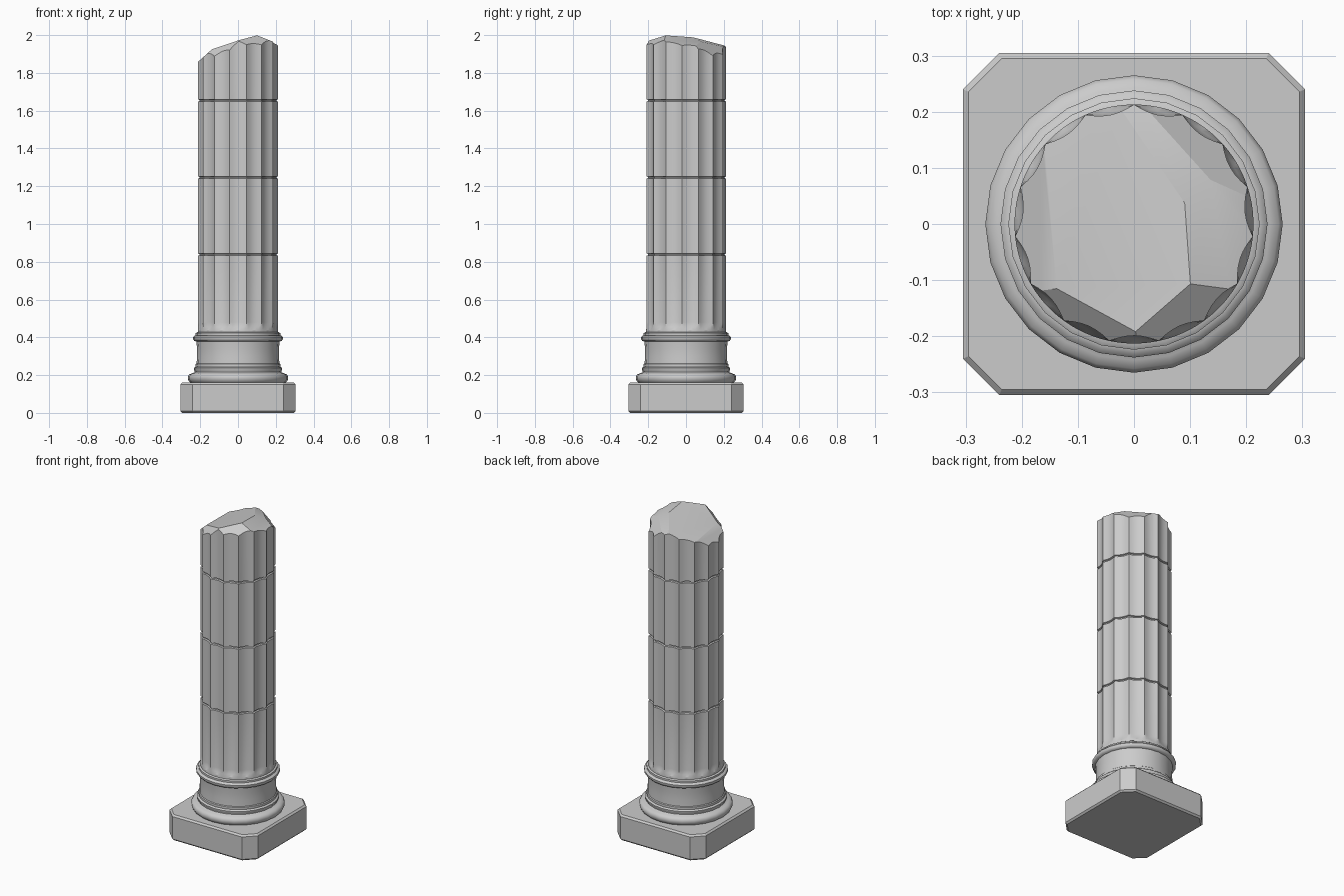
import bpy, bmesh, math
from mathutils import Vector

if "Cube" in bpy.data.objects:
    bpy.data.objects.remove(bpy.data.objects["Cube"])


def finish(bm, name, angle=30):
    bmesh.ops.recalc_face_normals(bm, faces=bm.faces)
    me = bpy.data.meshes.new(name)
    bm.to_mesh(me)
    bm.free()
    ob = bpy.data.objects.new(name, me)
    bpy.context.collection.objects.link(ob)
    bpy.ops.object.select_all(action='DESELECT')
    ob.select_set(True)
    bpy.context.view_layer.objects.active = ob
    bpy.ops.object.shade_smooth_by_angle(angle=math.radians(angle))
    return ob


def loft(rings):
    """Closed solid through rings of equal point count."""
    bm = bmesh.new()
    vr = [[bm.verts.new(p) for p in ring] for ring in rings]
    n = len(vr[0])
    for a, b in zip(vr, vr[1:]):
        for i in range(n):
            j = (i + 1) % n
            bm.faces.new((a[i], a[j], b[j], b[i]))
    bm.faces.new(vr[0][::-1])
    bm.faces.new(vr[-1])
    return bm


# Plinth: square slab with cut corners and a small edge bevel
H, C, B = 0.305, 0.24, 0.01


def octagon(inset, z):
    h, c = H - inset, C - inset * 0.41
    return [(c, -h, z), (h, -c, z), (h, c, z), (c, h, z),
            (-c, h, z), (-h, c, z), (-h, -c, z), (-c, -h, z)]


finish(loft([octagon(B, 0), octagon(0, B), octagon(0, 0.16 - B), octagon(B, 0.16)]), "plinth", 20)

# Moulded base: turned profile
profile = [(0.245, 0.155), (0.258, 0.165), (0.265, 0.178), (0.265, 0.192), (0.258, 0.204),
           (0.243, 0.21), (0.236, 0.212), (0.233, 0.222), (0.240, 0.217), (0.236, 0.212)][:7]
profile += [(0.229, 0.216), (0.229, 0.221), (0.234, 0.228), (0.234, 0.237), (0.228, 0.242),
            (0.224, 0.244), (0.225, 0.250), (0.224, 0.258), (0.219, 0.262),
            (0.217, 0.30), (0.217, 0.34), (0.220, 0.378), (0.231, 0.381), (0.238, 0.390),
            (0.238, 0.401), (0.231, 0.409), (0.224, 0.411), (0.224, 0.422), (0.216, 0.427)]
N = 24
finish(loft([[(r * math.sin(math.tau * i / N), -r * math.cos(math.tau * i / N), z)
              for i in range(N)] for r, z in profile]), "moulded_base", 40)

# Fluted shaft: 15 shallow flutes, drum joints cut as fine grooves
FLUTES, SEG, R, DEPTH = 15, 6, 0.213, 0.014


def flute_ring(z, amount, inset):
    pts = []
    for i in range(FLUTES * SEG):
        t = (i % SEG) / SEG
        a = math.pi / 2 + math.tau * i / (FLUTES * SEG)
        r = R - inset - amount * DEPTH * (1 - (2 * t - 1) ** 2)
        pts.append((r * math.cos(a), r * math.sin(a), z))
    return pts


levels = [(0.42, 0, 0), (0.44, 0, 0), (0.455, 0.6, 0), (0.48, 1, 0)]
for zj in (0.838, 1.246, 1.654):
    levels += [(zj - 0.006, 1, 0), (zj - 0.003, 1, 0.008),
               (zj + 0.003, 1, 0.008), (zj + 0.006, 1, 0)]
levels.append((2.15, 1, 0))
shaft = loft([flute_ring(*lv) for lv in levels])

# Broken top: each break plane is (point on plane, slope in x, slope in y)
breaks = [((0.10, -0.10, 1.998), 0.31, -0.05),
          ((-0.14, 0.0, 1.923), 0.90, 0.0),
          ((0.10, -0.10, 1.998), -0.40, -0.10),
          ((-0.06, -0.153, 1.955), 0.79, 0.83),
          ((0.05, -0.143, 1.99), -0.30, 0.65),
          ((0.10, 0.113, 1.962), -0.77, -0.92),
          ((0.04, 0.092, 1.976), -0.16, -0.37)]
for co, sx, sy in breaks:
    res = bmesh.ops.bisect_plane(
        shaft, geom=shaft.verts[:] + shaft.edges[:] + shaft.faces[:], dist=1e-6,
        plane_co=Vector(co), plane_no=Vector((-sx, -sy, 1)).normalized(), clear_outer=True)
    rim = [e for e in shaft.edges if e.is_boundary]
    if rim:
        bmesh.ops.holes_fill(shaft, edges=rim, sides=0)
finish(shaft, "broken_fluted_shaft", 25)
